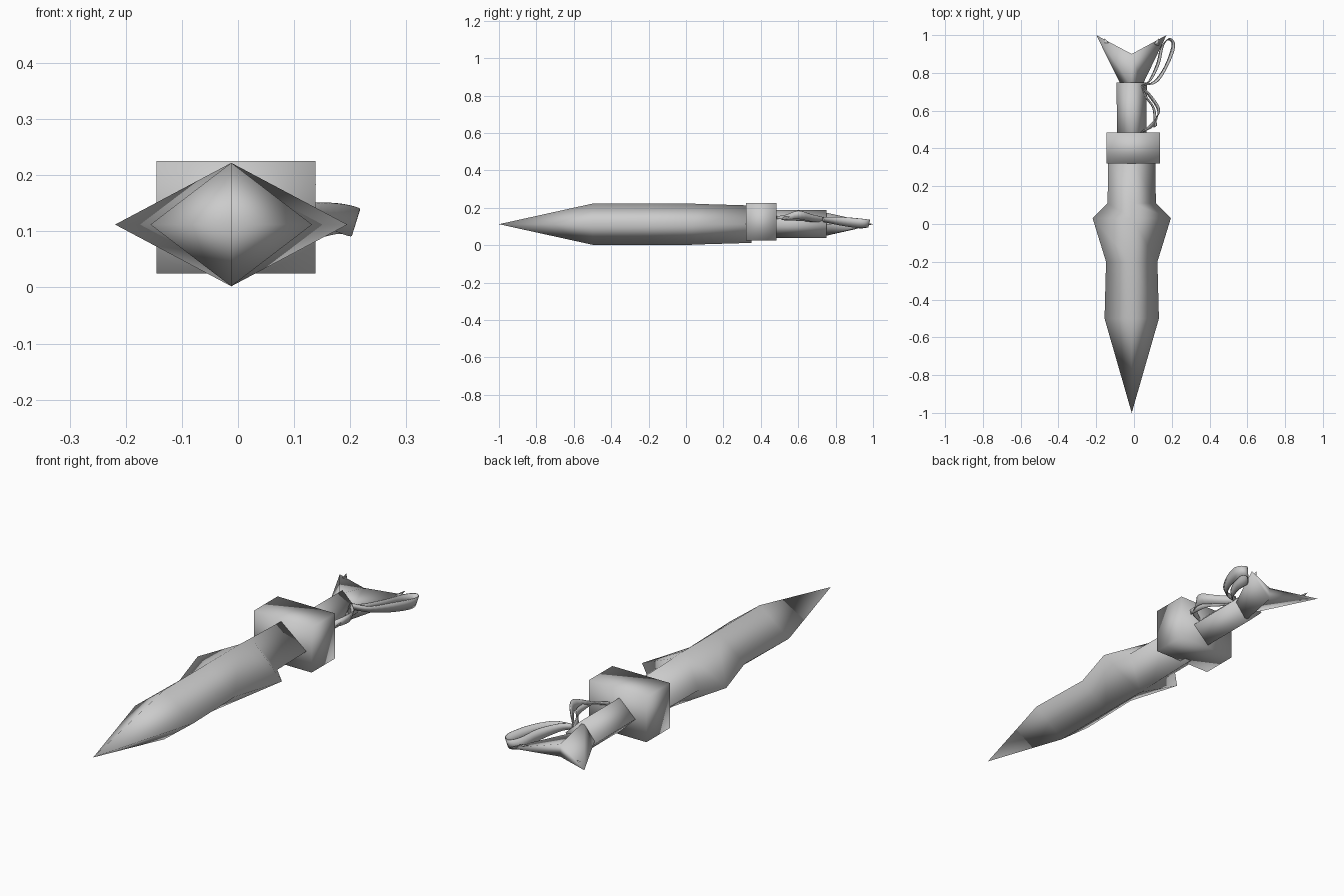
import bpy
from mathutils import Vector

CX, CZ = -0.012, 0.112          # long axis of the dagger
grey = bpy.data.materials.new("steel_grey")
grey.diffuse_color = (0.6, 0.6, 0.6, 1)


def make(name, verts, faces):
    me = bpy.data.meshes.new(name)
    me.from_pydata(verts, [], faces)
    me.materials.append(grey)
    me.shade_smooth()
    ob = bpy.data.objects.new(name, me)
    bpy.context.collection.objects.link(ob)
    return ob


def diamond_loft(name, stations, tip=None):
    """Skin diamond sections given as (y, half width, half height)."""
    verts, faces = [], []
    for y, w, h in stations:
        verts += [(CX - w, y, CZ), (CX, y, CZ - h), (CX + w, y, CZ), (CX, y, CZ + h)]
    n = len(stations)
    for s in range(n - 1):
        for i in range(4):
            a, b = s * 4 + i, s * 4 + (i + 1) % 4
            faces.append((a, b, b + 4, a + 4))
    if tip is not None:
        verts.append((CX, tip, CZ))
        faces += [((i + 1) % 4, i, 4 * n) for i in range(4)]
    else:
        faces.append((3, 2, 1, 0))
    faces.append(tuple(4 * n - 4 + i for i in range(4)))
    return make(name, verts, faces)


def smooth_path(pts, steps=4):
    """Catmull-Rom curve through the points."""
    p = [Vector(q) for q in pts]
    p = [p[0]] + p + [p[-1]]
    out = []
    for a, b, c, d in zip(p, p[1:], p[2:], p[3:]):
        for k in range(steps):
            t = k / steps
            out.append(0.5 * (2 * b + (c - a) * t + (2 * a - 5 * b + 4 * c - d) * t * t
                              + (3 * b - a - 3 * c + d) * t ** 3))
    return out + [p[-1]]


def ribbon(name, upper, lower):
    u, l = smooth_path(upper), smooth_path(lower)
    n = len(u)
    ob = make(name, u + l, [(i, i + 1, n + i + 1, n + i) for i in range(n - 1)])
    mod = ob.modifiers.new("thickness", "SOLIDIFY")
    mod.thickness, mod.offset = 0.004, 0


# Blade with flared shoulders
diamond_loft("blade", [(-0.5, 0.144, 0.11), (-0.2, 0.136, 0.11), (0.03, 0.207, 0.11),
                       (0.11, 0.128, 0.107), (0.35, 0.124, 0.1)], tip=-1.0)

# Guard block
gx, gy, gz = (-0.145, 0.138), (0.32, 0.485), (0.025, 0.225)
make("guard", [(x, y, z) for x in gx for y in gy for z in gz],
     [(0, 1, 3, 2), (4, 6, 7, 5), (0, 4, 5, 1), (2, 3, 7, 6), (0, 2, 6, 4), (1, 5, 7, 3)])

# Grip
diamond_loft("grip", [(0.4, 0.078, 0.075), (0.75, 0.08, 0.075)])

# Fishtail pommel: diamond neck opening to two points with a notch
neck = [(-0.066, 0.73, CZ), (CX, 0.73, CZ - 0.066), (0.042, 0.73, CZ), (CX, 0.73, CZ + 0.066)]
tail = [(-0.2, 1.0, CZ), (CX, 0.9, CZ - 0.028), (0.172, 1.0, CZ), (CX, 0.9, CZ + 0.028)]
make("pommel", neck + tail,
     [(i, (i + 1) % 4, 4 + (i + 1) % 4, 4 + i) for i in range(4)]
     + [(3, 2, 1, 0), (4, 5, 7), (5, 6, 7)])

# Small barbs beside the pommel points
for side, label in ((-1, "left"), (1, "right")):
    make("barb_" + label,
         [(CX + side * 0.145, 0.985, CZ + 0.022), (CX + side * 0.11, 0.945, CZ + 0.005),
          (CX + side * 0.145, 0.945, CZ + 0.005), (CX + side * 0.13, 0.95, CZ - 0.01)],
         [(0, 1, 2), (0, 2, 3), (0, 3, 1), (1, 3, 2)])

# Long ribbon loop hanging beside the pommel
ribbon("ribbon_loop",
       [(0.045, 0.735, 0.15), (0.12, 0.75, 0.15), (0.175, 0.83, 0.15), (0.212, 0.92, 0.143),
        (0.212, 0.965, 0.138), (0.185, 0.982, 0.137), (0.155, 0.94, 0.14),
        (0.135, 0.85, 0.148), (0.09, 0.76, 0.15), (0.045, 0.73, 0.148)],
       [(0.045, 0.735, 0.125), (0.105, 0.755, 0.12), (0.16, 0.83, 0.105), (0.195, 0.92, 0.092),
        (0.2, 0.96, 0.095), (0.175, 0.972, 0.095), (0.14, 0.93, 0.09),
        (0.12, 0.85, 0.105), (0.08, 0.76, 0.12), (0.045, 0.73, 0.125)])

# Short ribbon wound from the guard to the knot
ribbon("ribbon_wrap",
       [(0.035, 0.485, 0.155), (0.09, 0.53, 0.16), (0.137, 0.6, 0.184),
        (0.1, 0.67, 0.165), (0.04, 0.735, 0.15)],
       [(0.04, 0.485, 0.14), (0.105, 0.52, 0.14), (0.125, 0.6, 0.14),
        (0.075, 0.68, 0.125), (0.04, 0.73, 0.125)])
ribbon("ribbon_end",
       [(0.04, 0.73, 0.145), (0.07, 0.67, 0.15), (0.11, 0.61, 0.155), (0.12, 0.52, 0.15)],
       [(0.04, 0.725, 0.125), (0.06, 0.67, 0.125), (0.1, 0.61, 0.13), (0.105, 0.51, 0.135)])
